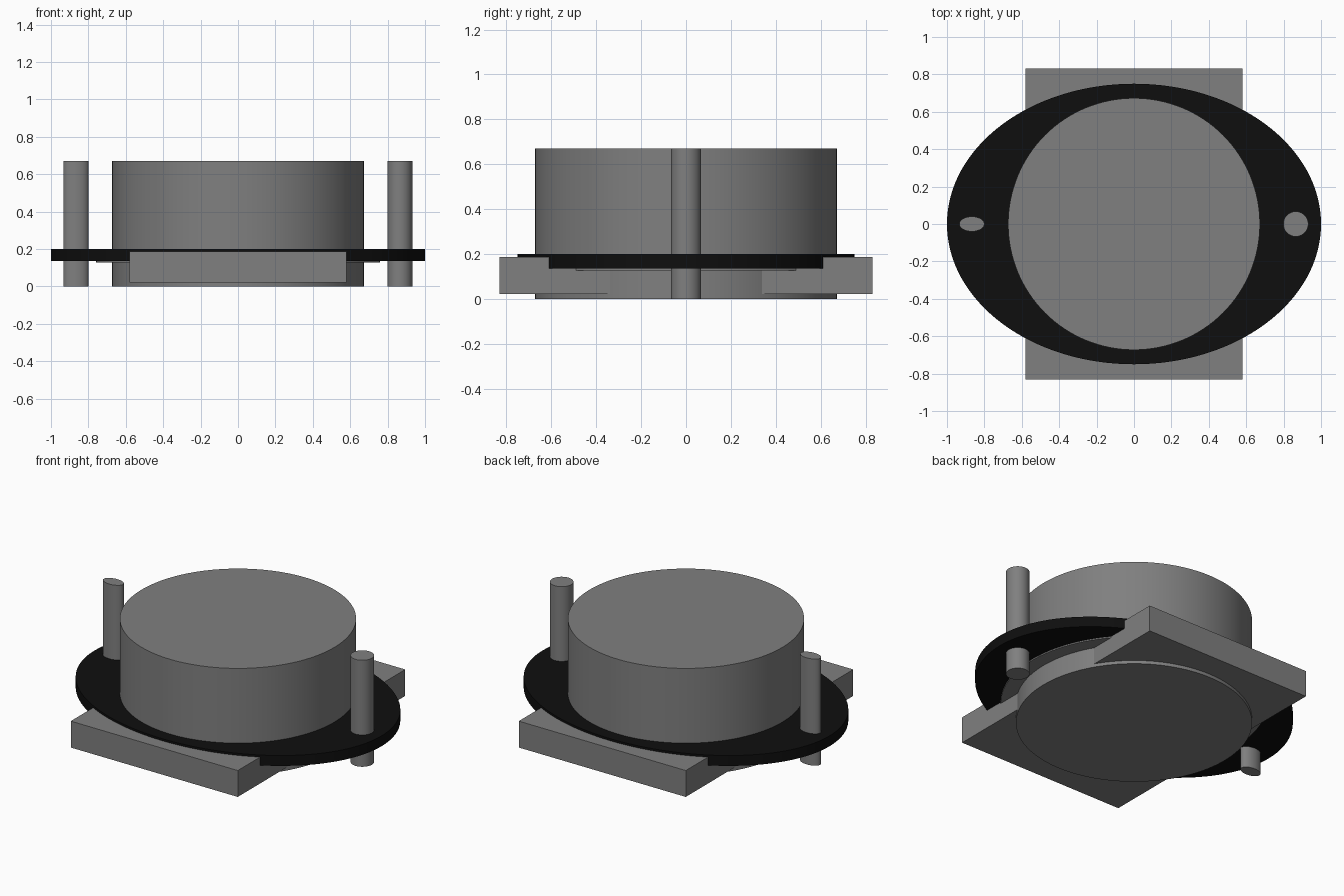
import bpy
import math

if "Cube" in bpy.data.objects:
    bpy.data.objects.remove(bpy.data.objects["Cube"])


def make_material(name, value):
    mat = bpy.data.materials.new(name)
    mat.diffuse_color = (value, value, value, 1)
    mat.use_nodes = True
    mat.node_tree.nodes["Principled BSDF"].inputs["Base Color"].default_value = mat.diffuse_color
    return mat


steel = make_material("steel grey", 0.214)
black = make_material("gasket black", 0.0045)


def finish(obj, name, mat):
    obj.name = name
    obj.data.materials.append(mat)


def disc(name, mat, x, rx, ry, z0, z1, sides=128):
    """Upright circular or elliptical cylinder between two heights."""
    bpy.ops.mesh.primitive_cylinder_add(vertices=sides, radius=1, depth=1,
                                        location=(x, 0, (z0 + z1) / 2))
    obj = bpy.context.object
    obj.scale = (rx, ry, z1 - z0)
    bpy.ops.object.transform_apply(location=False, rotation=False, scale=True)
    bpy.ops.object.shade_smooth_by_angle(angle=math.radians(30))
    finish(obj, name, mat)


# Central drum and the shallow collar beneath the flange
disc("drum", steel, 0, 0.673, 0.673, 0, 0.67)
disc("collar", steel, 0, 0.76, 0.76, 0.127, 0.18)

# Oval flange
disc("flange", black, 0, 1.0, 0.75, 0.135, 0.2)

# Locating pins: one round, one flattened
disc("round_pin", steel, 0.865, 0.067, 0.067, 0, 0.67, 64)
disc("oval_pin", steel, -0.867, 0.067, 0.04, 0, 0.67, 64)

# Rectangular base block
bpy.ops.mesh.primitive_cube_add(size=1, location=(0, 0, 0.104))
block = bpy.context.object
block.scale = (1.162, 1.664, 0.166)
bpy.ops.object.transform_apply(location=False, rotation=False, scale=True)
finish(block, "base_block", steel)
